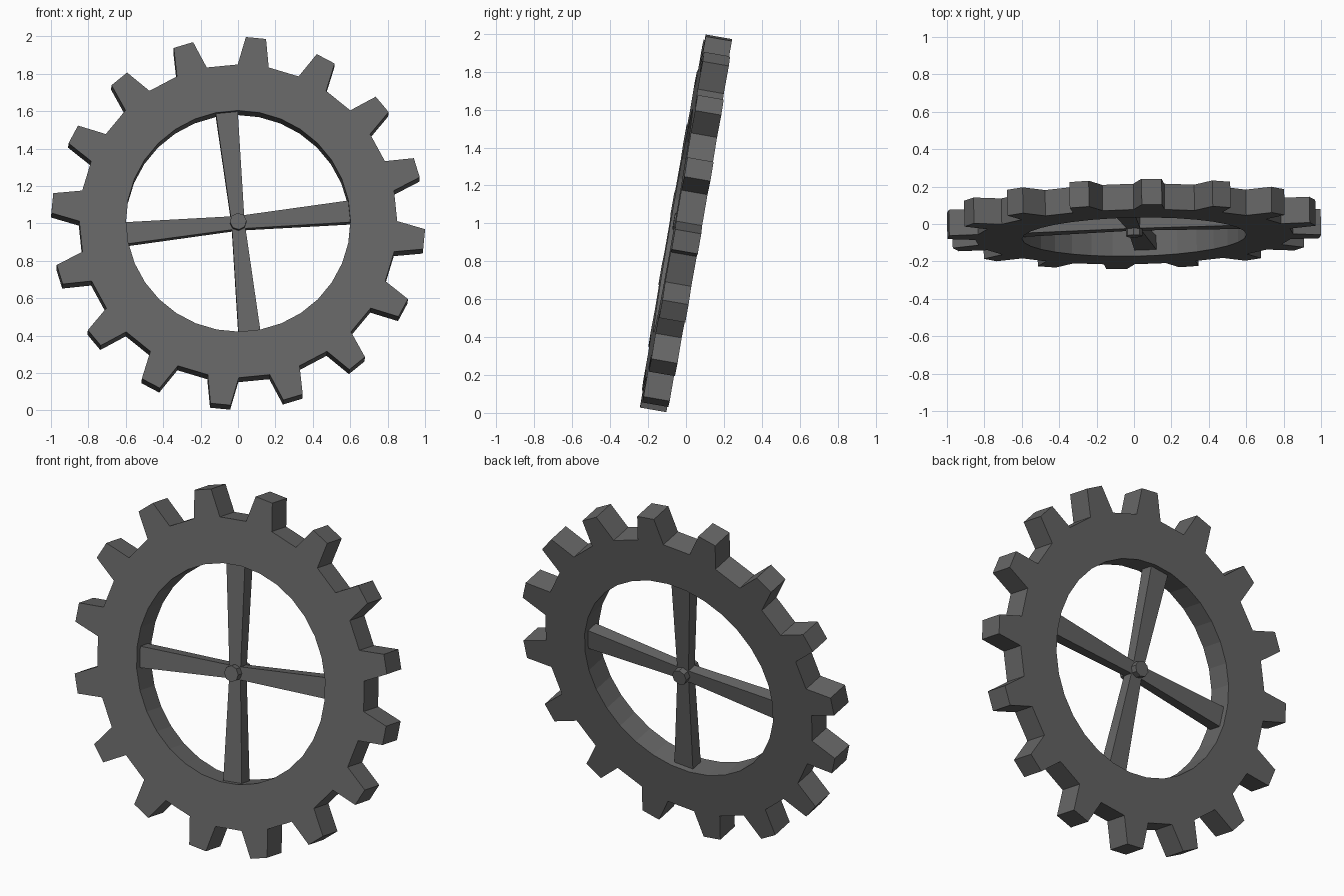
import bpy, bmesh, math
from mathutils import Matrix, Vector

if "Cube" in bpy.data.objects:
    bpy.data.objects.remove(bpy.data.objects["Cube"])

TEETH, SEG = 16, 32
STEP = 2 * math.pi / SEG
R_TIP, R_ROOT, R_IN, HALF = 1.0, 0.85, 0.6, 0.07
TIP_HALF_ANGLE = math.radians(3.1)

# wheel leans back 10 degrees, with a very slight turn about z
POSE = (Matrix.Translation((0, 0, 1.0)) @ Matrix.Rotation(math.radians(1.1), 4, 'Z')
        @ Matrix.Rotation(math.radians(-9.9), 4, 'X'))

mat = bpy.data.materials.new("dark grey metal")
mat.diffuse_color = (0.13, 0.13, 0.13, 1)
mat.use_nodes = True
mat.node_tree.nodes["Principled BSDF"].inputs["Base Color"].default_value = mat.diffuse_color


def polar(r, a, y):
    return Vector((r * math.cos(a), y, r * math.sin(a)))


def finish(bm, name):
    bmesh.ops.recalc_face_normals(bm, faces=bm.faces[:])
    me = bpy.data.meshes.new(name)
    bm.to_mesh(me)
    bm.free()
    me.materials.append(mat)
    me.transform(POSE)
    ob = bpy.data.objects.new(name, me)
    bpy.context.collection.objects.link(ob)
    return ob


# toothed rim: ring of 32 segments, a tooth on every odd one
bm = bmesh.new()
sides = (-HALF, HALF)
inner = [[bm.verts.new(polar(R_IN, i * STEP, y)) for i in range(SEG)] for y in sides]
root = [[bm.verts.new(polar(R_ROOT, i * STEP, y)) for i in range(SEG)] for y in sides]
for i in range(SEG):
    j = (i + 1) % SEG
    for s in (0, 1):
        bm.faces.new((inner[s][i], inner[s][j], root[s][j], root[s][i]))
    bm.faces.new((inner[0][i], inner[0][j], inner[1][j], inner[1][i]))
    if i % 2 == 0:
        bm.faces.new((root[0][i], root[0][j], root[1][j], root[1][i]))
        continue
    mid = (i + 0.5) * STEP
    tip = [[bm.verts.new(polar(R_TIP, mid + d * TIP_HALF_ANGLE, y)) for d in (-1, 1)]
           for y in sides]
    for s in (0, 1):
        bm.faces.new((root[s][i], root[s][j], tip[s][1], tip[s][0]))
    bm.faces.new((tip[0][0], tip[0][1], tip[1][1], tip[1][0]))
    bm.faces.new((root[0][i], tip[0][0], tip[1][0], root[1][i]))
    bm.faces.new((root[0][j], tip[0][1], tip[1][1], root[1][j]))
finish(bm, "toothed_rim")

# four spokes, narrowing towards the hub
for k in range(4):
    bm = bmesh.new()
    rot = Matrix.Rotation(-(STEP / 2 + k * math.pi / 2), 4, 'Y')
    ends = []
    for x, w, t in ((0.03, 0.036, 0.030), (R_IN * math.cos(STEP / 2), 0.0588, 0.038)):
        ends.append([bm.verts.new(rot @ Vector((x, sy * t, sz * w)))
                     for sy, sz in ((-1, -1), (1, -1), (1, 1), (-1, 1))])
    for i in range(4):
        j = (i + 1) % 4
        bm.faces.new((ends[0][i], ends[0][j], ends[1][j], ends[1][i]))
    for e in ends:
        bm.faces.new(e)
    finish(bm, "spoke_%d" % (k + 1))

# small hub pin
bm = bmesh.new()
bmesh.ops.create_cone(bm, cap_ends=True, segments=8, radius1=0.045, radius2=0.045,
                      depth=0.132, matrix=Matrix.Rotation(math.pi / 2, 4, 'X')
                      @ Matrix.Rotation(STEP / 2, 4, 'Z'))
finish(bm, "hub_pin")
